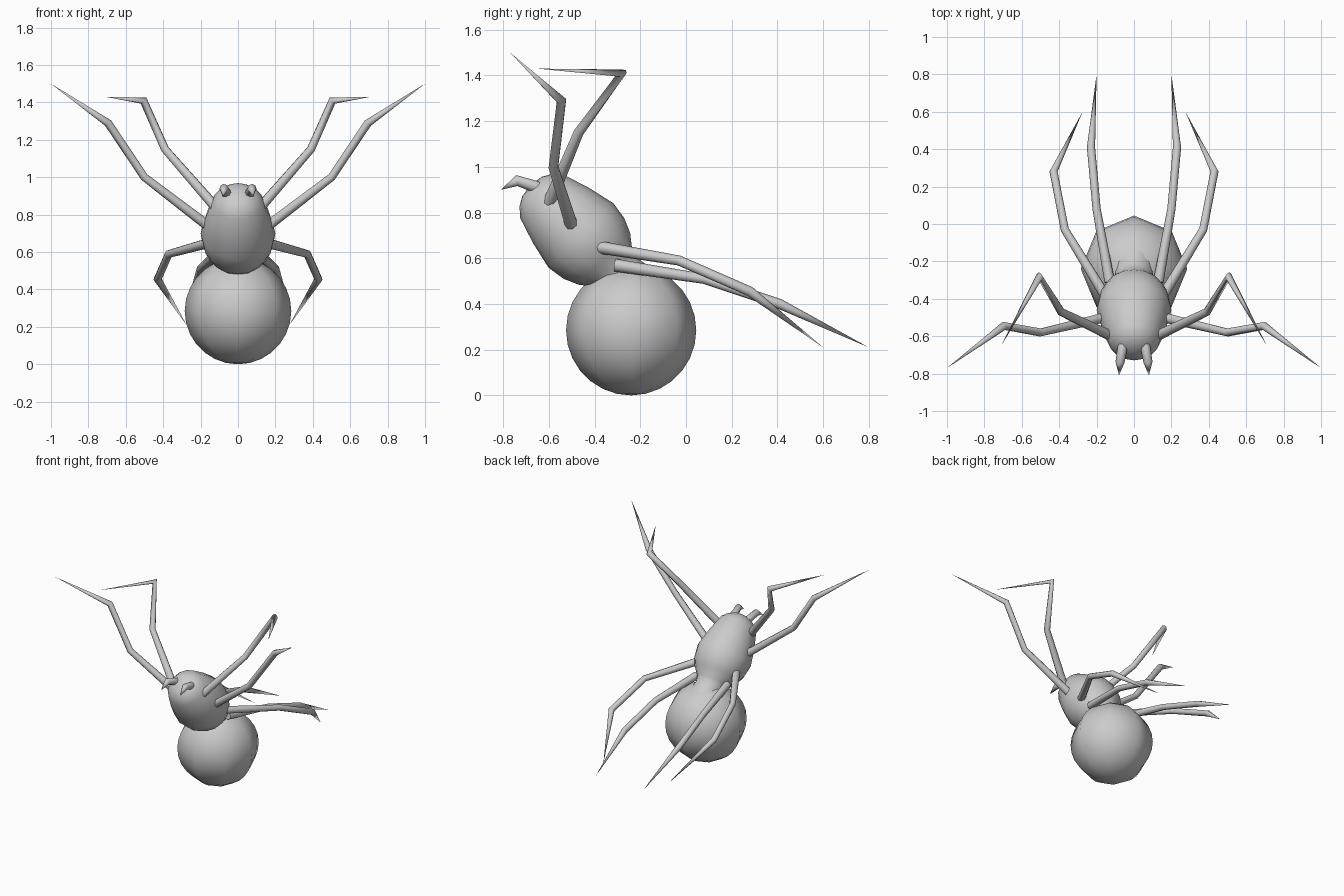
import bpy, bmesh, math
from mathutils import Vector

if "Cube" in bpy.data.objects:
    bpy.data.objects.remove(bpy.data.objects["Cube"])


def sweep(name, pts, radii, sides, mirror=False):
    """Round tube through pts with one radius per point; zero radius makes a tip."""
    pts = [Vector(p) for p in pts]
    bm = bmesh.new()
    rings = []
    u = Vector((1, 0, 0))
    if abs((pts[1] - pts[0]).normalized().x) > 0.8:
        u = Vector((0, 0, 1))
    for i, (p, r) in enumerate(zip(pts, radii)):
        a = (p - pts[i - 1]).normalized() if i > 0 else None
        b = (pts[i + 1] - p).normalized() if i < len(pts) - 1 else None
        t = ((a or b) + (b or a)).normalized()
        u = (u - t * u.dot(t)).normalized()      # carry the frame along
        v = t.cross(u)
        if r == 0:
            rings.append([bm.verts.new(p)])
        else:
            rings.append([bm.verts.new(p + r * (u * math.cos(k * math.tau / sides)
                                                + v * math.sin(k * math.tau / sides)))
                          for k in range(sides)])
    for r0, r1 in zip(rings, rings[1:]):
        for k in range(sides):
            n = (k + 1) % sides
            quad = [r0[k % len(r0)], r0[n % len(r0)], r1[n % len(r1)], r1[k % len(r1)]]
            bm.faces.new(list(dict.fromkeys(quad)))
    for ring in (rings[0], rings[-1]):
        if len(ring) > 1:
            bm.faces.new(ring)
    bmesh.ops.recalc_face_normals(bm, faces=bm.faces)
    me = bpy.data.meshes.new(name)
    bm.to_mesh(me)
    bm.free()
    for f in me.polygons:
        f.use_smooth = len(f.vertices) <= 4
    ob = bpy.data.objects.new(name, me)
    bpy.context.collection.objects.link(ob)
    if mirror:
        m = ob.modifiers.new("Mirror", 'MIRROR')
        m.use_axis = (True, False, False)
        m.use_mirror_merge = False
    return ob


# Abdomen: round ball, few sides around its upright axis
R, N = 0.285, 14
angles = [math.pi * i / N for i in range(N + 1)]
sweep("abdomen",
      [(0, -0.24, R - R * math.cos(a)) for a in angles],
      [0 if i in (0, N) else R * math.sin(a) for i, a in enumerate(angles)], 8)

# Head and thorax: tilted egg narrowing to a waist inside the abdomen
s = math.sqrt(0.5)
profile = [(-0.312, 0), (-0.303, 0.06), (-0.28, 0.10), (-0.24, 0.135), (-0.12, 0.173),
           (0.0, 0.2), (0.08, 0.188), (0.145, 0.16), (0.205, 0.113), (0.25, 0.105), (0.33, 0.12)]
sweep("head_thorax",
      [(0, -0.46 + t * s, 0.70 - t * s) for t, r in profile],
      [r for t, r in profile], 16)

# Legs: four mirrored pairs
legs = {
    "front_leg": [(.12, -.60, .84), (.39, -.47, 1.15), (.505, -.28, 1.41), (.71, -.65, 1.43)],
    "second_leg": [(.16, -.50, .74), (.50, -.58, 1.0), (.695, -.545, 1.29), (1.0, -.77, 1.5)],
    "third_leg": [(.15, -.39, .65), (.37, -.03, .59), (.43, .28, .455), (.275, .60, .21)],
    "back_leg": [(.13, -.31, .57), (.20, .08, .51), (.23, .41, .40), (.20, .80, .21)],
}
for name, pts in legs.items():
    sweep(name, pts, [0.028, 0.022, 0.022, 0], 8, True)

# Fangs
sweep("fang", [(.06, -.65, .91), (.075, -.74, .94), (.08, -.81, .90)], [0.027, 0.024, 0], 8, True)
